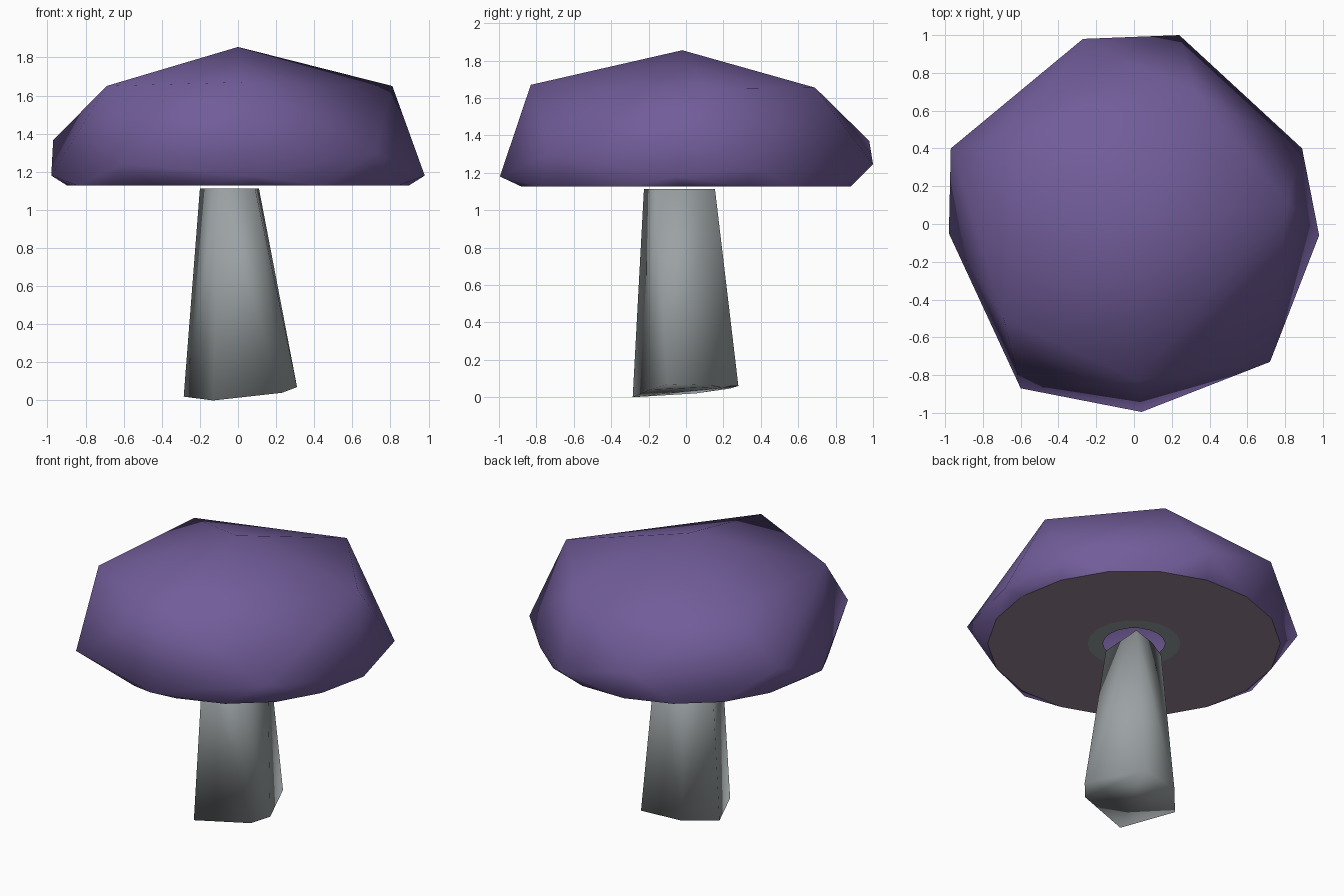
import bpy, bmesh, math
from mathutils import Vector

if "Cube" in bpy.data.objects:
    bpy.data.objects.remove(bpy.data.objects["Cube"])


def material(name, rgb):
    m = bpy.data.materials.new(name)
    m.diffuse_color = (*rgb, 1)
    m.use_nodes = True
    m.node_tree.nodes["Principled BSDF"].inputs["Base Color"].default_value = m.diffuse_color
    return m


purple = material("purple cap", (0.165, 0.108, 0.32))
grey = material("grey stem", (0.33, 0.36, 0.37))
mauve = material("mauve gills", (0.33, 0.24, 0.31))


def finish(bm, name, mat):
    me = bpy.data.meshes.new(name)
    bm.to_mesh(me)
    bm.free()
    me.materials.append(mat)
    for p in me.polygons:
        p.use_smooth = True
    ob = bpy.data.objects.new(name, me)
    bpy.context.collection.objects.link(ob)
    return ob


def circle(r, z, n=18):
    return [(r * math.cos(2 * math.pi * i / n), r * math.sin(2 * math.pi * i / n), z) for i in range(n)]


def hull(points):
    bm = bmesh.new()
    for p in points:
        bm.verts.new(p)
    bmesh.ops.convex_hull(bm, input=bm.verts[:])
    bmesh.ops.recalc_face_normals(bm, faces=bm.faces[:])
    return bm


def annulus(name, r_out, r_in, z, mat):
    bm = bmesh.new()
    a = [bm.verts.new(p) for p in circle(r_out, z)]
    b = [bm.verts.new(p) for p in circle(r_in, z)]
    for i in range(len(a)):
        j = (i + 1) % len(a)
        bm.faces.new((a[i], b[i], b[j], a[j]))
    bm.normal_update()
    for f in bm.faces:
        if f.normal.z > 0:
            f.normal_flip()
    return finish(bm, name, mat)


# Cap: faceted dome, open underneath
Z = 1.127
apex = [(0, -0.02, 1.855)]
shoulder = [(0.02, -0.83, 1.67), (0.81, 0.12, 1.65), (0.33, 0.69, 1.655),
            (-0.62, 0.42, 1.64), (-0.69, -0.5, 1.65)]
rim = [(0.04, -0.995, 1.18), (0.72, -0.73, 1.3), (0.98, -0.06, 1.18), (0.89, 0.40, 1.22),
       (0.24, 1.0, 1.245), (-0.27, 0.98, 1.37), (-0.97, 0.40, 1.365),
       (-0.98, -0.05, 1.18), (-0.6, -0.87, 1.24)]
bm = hull(apex + shoulder + rim + circle(0.895, Z))
bottom = [f for f in bm.faces if all(v.co.z < Z + 0.001 for v in f.verts)]
bmesh.ops.delete(bm, geom=bottom, context='FACES')
finish(bm, "cap", purple)

# Underside: gills and the collar around the central hole
annulus("gills", 0.895, 0.285, Z, mauve)
annulus("collar", 0.285, 0.19, Z, grey)

# Stem: irregular tapered prism
foot = [(-0.13, -0.285, 0.0), (0.23, -0.19, 0.04), (0.31, -0.1, 0.07),
        (0.14, 0.28, 0.06), (-0.13, 0.23, 0.045), (-0.285, 0.05, 0.02)]
top = [(-0.1, -0.225, 1.112), (0.09, -0.16, 1.112), (0.11, 0.155, 1.112),
       (-0.06, 0.1, 1.112), (-0.2, 0.02, 1.112)]
finish(hull(foot + top), "stem", grey)
